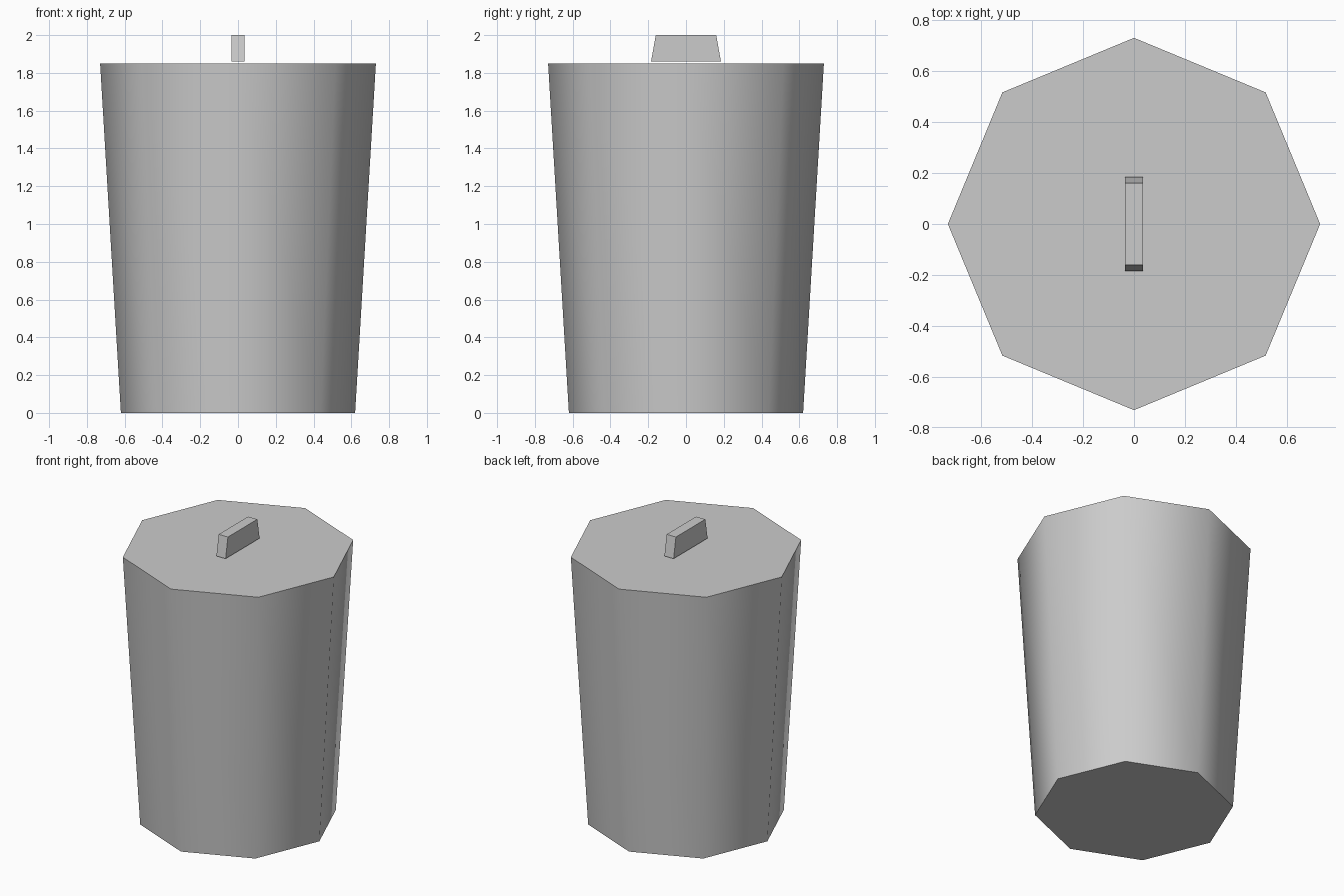
import bpy
import bmesh
import math

cube = bpy.data.objects.get("Cube")
if cube:
    bpy.data.objects.remove(cube, do_unlink=True)

# Single grey material
grey = bpy.data.materials.new("light_grey")
grey.use_nodes = True
colour = (0.6, 0.6, 0.6, 1)
grey.diffuse_color = colour
grey.node_tree.nodes["Principled BSDF"].inputs["Base Color"].default_value = colour


def add_object(name, bm):
    bmesh.ops.recalc_face_normals(bm, faces=bm.faces)
    mesh = bpy.data.meshes.new(name)
    bm.to_mesh(mesh)
    bm.free()
    mesh.materials.append(grey)
    obj = bpy.data.objects.new(name, mesh)
    bpy.context.collection.objects.link(obj)
    return obj


# Tapered eight-sided bin, closed top and bottom
height = 1.85
bm = bmesh.new()
bmesh.ops.create_cone(bm, cap_ends=True, segments=8,
                      radius1=0.62, radius2=0.73, depth=height)
bmesh.ops.translate(bm, verts=bm.verts, vec=(0, 0, height / 2))
body = add_object("bin_body", bm)

# Smooth wall with crisp rims
bpy.ops.object.select_all(action="DESELECT")
body.select_set(True)
bpy.context.view_layer.objects.active = body
bpy.ops.object.shade_smooth_by_angle(angle=math.radians(60))

# Lid handle: thin bar with sloping ends
bm = bmesh.new()
bmesh.ops.create_cube(bm, size=1)
for v in bm.verts:
    upper = v.co.z > 0
    v.co.x *= 0.07
    v.co.y *= 0.32 if upper else 0.37
    v.co.z = 2.0 if upper else 1.86
add_object("lid_handle", bm)
